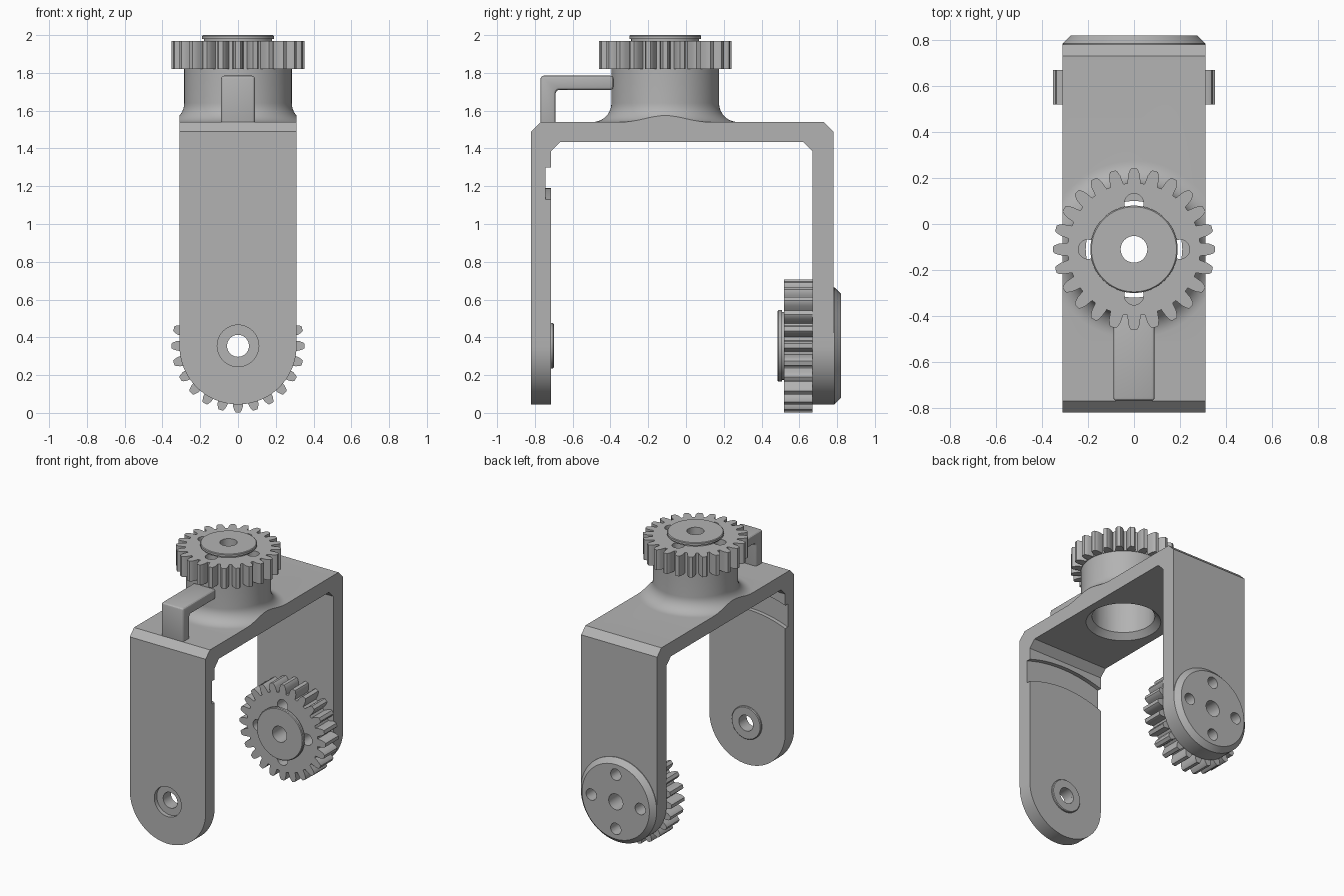
import bpy, bmesh, math
from math import sin, cos, pi, tau
from mathutils import Vector

cube = bpy.data.objects.get("Cube")
if cube:
    bpy.data.objects.remove(cube, do_unlink=True)

grey = bpy.data.materials.new("plain grey")
grey.use_nodes = True
GREY = (0.45, 0.45, 0.45, 1)
grey.diffuse_color = GREY
grey.node_tree.nodes["Principled BSDF"].inputs["Base Color"].default_value = GREY

PIVOT = 0.355      # height of the arm pivots
COLUMN = -0.11     # y of the upright column
HALF = 0.31        # half width of the bracket
BORE = 0.058       # shaft hole radius
TEETH = 24


def place(axis, a, b, h):
    """Put profile coordinates (a, b) and height h along the given axis."""
    return Vector({"x": (h, a, b), "y": (a, h, b), "z": (a, b, h)}[axis])


def centre(axis):
    return (0, PIVOT) if axis == "y" else (0, COLUMN)


def finish(name, bm):
    bmesh.ops.recalc_face_normals(bm, faces=bm.faces)
    mesh = bpy.data.meshes.new(name)
    bm.to_mesh(mesh)
    bm.free()
    mesh.materials.append(grey)
    obj = bpy.data.objects.new(name, mesh)
    bpy.context.collection.objects.link(obj)
    return obj


def prism(name, points, axis, lo, hi):
    bm = bmesh.new()
    face = bm.faces.new([bm.verts.new(place(axis, a, b, lo)) for a, b in points])
    top = bmesh.ops.extrude_face_region(bm, geom=[face])["geom"]
    verts = [g for g in top if isinstance(g, bmesh.types.BMVert)]
    bmesh.ops.translate(bm, verts=verts, vec=place(axis, 0, 0, hi - lo))
    return finish(name, bm)


def lathe(name, profile, axis, steps=72):
    """Revolve a closed (radius, height) loop about the pivot or column axis."""
    ca, cb = centre(axis)
    bm = bmesh.new()
    rings = [[bm.verts.new(place(axis, ca + r * cos(tau * i / steps),
                                 cb + r * sin(tau * i / steps), h))
              for r, h in profile] for i in range(steps)]
    n = len(profile)
    for i in range(steps):
        p, q = rings[i], rings[(i + 1) % steps]
        for j in range(n):
            k = (j + 1) % n
            bm.faces.new((p[j], p[k], q[k], q[j]))
    return finish(name, bm)


def rod(axis, a, b, r, lo, hi, steps=48):
    circle = [(a + r * cos(tau * i / steps), b + r * sin(tau * i / steps))
              for i in range(steps)]
    return prism("cutter", circle, axis, lo, hi)


def apply(obj, mod):
    with bpy.context.temp_override(object=obj, active_object=obj):
        bpy.ops.object.modifier_apply(modifier=mod.name)


def combine(obj, operation, *others):
    for other in others:
        mod = obj.modifiers.new("combine", "BOOLEAN")
        mod.operation, mod.solver, mod.object = operation, "EXACT", other
        apply(obj, mod)
        bpy.data.objects.remove(other, do_unlink=True)


def bolt_holes(axis, lo, hi):
    """Four bolt holes round the axis plus the shaft hole."""
    ca, cb = centre(axis)
    holes = [rod(axis, ca + 0.2 * cos(k * pi / 2), cb + 0.2 * sin(k * pi / 2),
                 0.042, lo, hi, 32) for k in range(4)]
    return holes + [rod(axis, ca, cb, BORE, lo, hi)]


# Bracket: bent strap, over-wide until trimmed
strap = [(-0.82, 0), (-0.82, 1.49), (-0.77, 1.54), (0.73, 1.54), (0.78, 1.49),
         (0.78, 0), (0.67, 0), (0.67, 1.385), (0.62, 1.435), (-0.665, 1.435),
         (-0.715, 1.385), (-0.715, 0)]
bracket = prism("bracket", strap, "x", -0.5, 0.5)

# Column with a filleted foot
fillet = [(0.385 - 0.1 * sin(t * pi / 20), 1.64 - 0.1 * cos(t * pi / 20))
          for t in range(11)]
column = lathe("column", [(0.15, 1.5), (0.385, 1.5)] + fillet
               + [(0.285, 1.82), (0.15, 1.82)], "z", 96)
combine(bracket, "UNION", column)

# Trim to width, with round arm ends
outline = [(HALF * cos(pi + pi * i / 48), PIVOT + HALF * sin(pi + pi * i / 48))
           for i in range(49)] + [(HALF, 1.95), (-HALF, 1.95)]
combine(bracket, "INTERSECT", prism("trim", outline, "y", -1, 1))

# Hollow the column, countersunk underneath
bore = prism("cutter", [(0.21 * cos(tau * i / 72), COLUMN + 0.21 * sin(tau * i / 72))
                        for i in range(72)], "z", 1.3, 1.9)
sink = lathe("cutter", [(0.1, 1.4), (0.285, 1.4), (0.205, 1.48), (0.1, 1.48)], "z")
combine(bracket, "DIFFERENCE", bore, sink)

# Arc groove, counterbore and holes in the arms
groove = lathe("cutter", [(0.835, -0.745), (0.995, -0.745),
                          (0.995, -0.6), (0.835, -0.6)], "y", 144)
combine(bracket, "DIFFERENCE", groove,
        rod("y", 0, PIVOT, 0.11, -0.9, -0.79),
        rod("y", 0, PIVOT, BORE, -0.9, -0.6),
        *bolt_holes("y", 0.6, 0.9))

# Raised washer inside the front arm
washer = lathe("pivot_washer", [(BORE, -0.716), (0.12, -0.716), (0.12, -0.705),
                                (0.115, -0.7), (BORE, -0.7)], "y")

# Chamfered disc outside the back arm
disc = lathe("back_disc", [(0.03, 0.779), (HALF, 0.779), (HALF, 0.785),
                           (0.275, 0.82), (0.03, 0.82)], "y", 96)
combine(disc, "DIFFERENCE", *bolt_holes("y", 0.7, 0.9))


def gear(name, axis, lo, hi, hub_base, hub_dir, hub_height):
    """Toothed wheel with bolt holes and a stepped hub."""
    ca, cb = centre(axis)
    points = []
    for i in range(TEETH):
        for r, offset in ((0.288, -0.1), (0.325, -0.078), (0.345, -0.052),
                          (0.352, -0.035), (0.352, 0.035), (0.345, 0.052),
                          (0.325, 0.078), (0.288, 0.1)):
            t = tau * i / TEETH + offset
            points.append((ca + r * cos(t), cb + r * sin(t)))
    wheel = prism(name, points, axis, lo, hi)
    combine(wheel, "DIFFERENCE", *bolt_holes(axis, lo - 0.1, hi + 0.1))
    steps = [(BORE, 0), (0.18, 0), (0.18, 0.3), (0.19, 0.35),
             (0.19, 0.85), (0.185, 1), (BORE, 1)]
    hub = lathe(name + "_hub", [(r, hub_base + hub_dir * hub_height * h)
                                for r, h in steps], axis)
    return [wheel, hub]


parts = [bracket, washer, disc]
parts += gear("top_gear", "z", 1.82, 1.97, 1.97, 1, 0.03)
parts += gear("arm_gear", "y", 0.52, 0.67, 0.52, -1, 0.035)

# Bent clip from the strap to the column
bend = [(-0.69 + 0.02 - 0.02 * cos(t * pi / 8), 1.69 + 0.02 * sin(t * pi / 8))
        for t in range(5)]
clip = prism("clip", [(-0.77, 1.52), (-0.77, 1.785), (-0.385, 1.785), (-0.385, 1.71)]
             + bend[::-1] + [(-0.69, 1.52)], "x", -0.09, 0.09)
bevel = clip.modifiers.new("round", "BEVEL")
bevel.width, bevel.segments = 0.016, 3
bevel.limit_method, bevel.angle_limit = "ANGLE", math.radians(40)
apply(clip, bevel)
parts.append(clip)

# Smooth curves, keep edges crisp
bpy.ops.object.select_all(action="DESELECT")
for part in parts:
    part.select_set(True)
bpy.context.view_layer.objects.active = bracket
bpy.ops.object.shade_smooth_by_angle(angle=math.radians(25))
